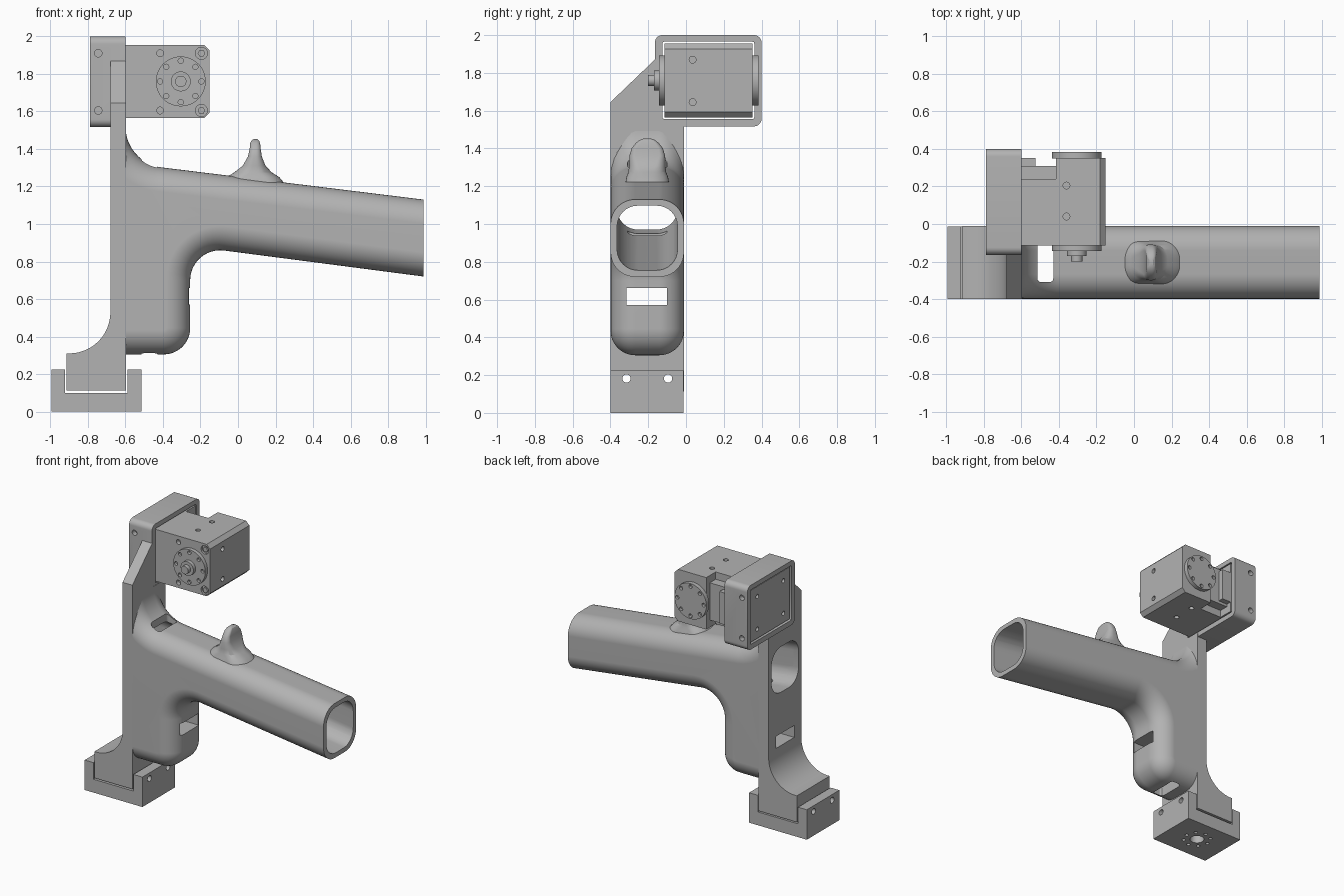
import bpy, bmesh
from math import sin, cos, radians, hypot, pi

cube = bpy.data.objects.get("Cube")
if cube:
    bpy.data.objects.remove(cube, do_unlink=True)

grey = bpy.data.materials.new("plain grey")
grey.use_nodes = True
grey.diffuse_color = (0.45, 0.45, 0.45, 1)
grey.node_tree.nodes["Principled BSDF"].inputs["Base Color"].default_value = (0.45, 0.45, 0.45, 1)


# --- helpers ---
def loft(name, rings):
    """Skin a list of equal rings and cap both ends."""
    bm = bmesh.new()
    vs = [[bm.verts.new(p) for p in ring] for ring in rings]
    n = len(vs[0])
    for a, b in zip(vs, vs[1:]):
        for i in range(n):
            bm.faces.new((a[i], a[(i + 1) % n], b[(i + 1) % n], b[i]))
    bm.faces.new(vs[0])
    bm.faces.new(vs[-1])
    bmesh.ops.recalc_face_normals(bm, faces=bm.faces)
    me = bpy.data.meshes.new(name)
    bm.to_mesh(me)
    bm.free()
    me.materials.append(grey)
    ob = bpy.data.objects.new(name, me)
    bpy.context.collection.objects.link(ob)
    return ob


def prism(name, axis, pts, a, b):
    """Extrude a 2D outline along an axis from a to b."""
    put = {"x": lambda p, t: (t, p[0], p[1]),
           "y": lambda p, t: (p[0], t, p[1]),
           "z": lambda p, t: (p[0], p[1], t)}[axis]
    return loft(name, [[put(p, t) for p in pts] for t in (a, b)])


def arc(cx, cy, r, a0, a1, n=12):
    return [(cx + r * cos(radians(a0 + (a1 - a0) * i / n)),
             cy + r * sin(radians(a0 + (a1 - a0) * i / n))) for i in range(n + 1)]


def circle(cx, cy, r, n=24):
    return arc(cx, cy, r, 0, 360, n)[:-1]


def rect(x0, x1, y0, y1):
    return [(x0, y0), (x1, y0), (x1, y1), (x0, y1)]


def rrect(x0, x1, y0, y1, r, n=8):
    return (arc(x1 - r, y1 - r, r, 0, 90, n) + arc(x0 + r, y1 - r, r, 90, 180, n)
            + arc(x0 + r, y0 + r, r, 180, 270, n) + arc(x1 - r, y0 + r, r, 270, 360, n))


def cut(ob, cutter):
    mod = ob.modifiers.new("cut", "BOOLEAN")
    mod.operation = "DIFFERENCE"
    mod.solver = "EXACT"
    mod.object = cutter
    bpy.context.view_layer.objects.active = ob
    bpy.ops.object.modifier_apply(modifier=mod.name)
    bpy.data.objects.remove(cutter, do_unlink=True)


def hole(ob, axis, cx, cy, r, a, b):
    cut(ob, prism("hole", axis, circle(cx, cy, r), a, b))


Y0, Y1, YC = -0.40, -0.01, -0.205


def bore():
    """Sloping hollow through the handle and the spine."""
    ring = rrect(-0.365, -0.045, 0.755, 1.097, 0.11)
    return loft("bore", [[(x, y, z - 0.129 * (x - 0.99)) for y, z in ring] for x in (-0.8, 1.1)])


def strap_slot():
    return prism("strap_slot", "x", rect(-0.315, -0.1, 0.57, 0.66), -0.8, 0)


# --- grip and handle: one outline with rounded sides ---
top = [(-0.64, 1.5)] + arc(-0.38, 1.52, 0.22, 180, 262) + [(0.99, 1.13)]
bottom = ([(0.99, 0.72)] + arc(-0.095, 0.70, 0.16, 83, 180)
          + arc(-0.395, 0.445, 0.14, 0, -90) + [(-0.64, 0.305)])


def inset(line, d):
    out = []
    for i, (x, z) in enumerate(line):
        ax, az = line[max(i - 1, 0)]
        bx, bz = line[min(i + 1, len(line) - 1)]
        dx, dz = bx - ax, bz - az
        size = hypot(dx, dz)
        if i in (0, len(line) - 1):
            out.append((x, z - d * (dx / size) if x > 0 or z < 1 else z))
        else:
            out.append((max(x + d * dz / size, -0.61), z - d * dx / size))
    return out


R, STEPS = 0.13, 10
layers = []
for i in range(STEPS + 1):
    t = pi / 2 * i / STEPS
    layers.append((R * (1 - sin(t)), R * (1 - cos(t))))
sections = [(d, Y0 + 0.001 + s) for d, s in layers] + [(d, Y1 - 0.001 - s) for d, s in reversed(layers)]
grip = loft("grip_handle", [[(x, y, z) for x, z in inset(top, d) + inset(bottom, d)]
                            for d, y in sections])
cut(grip, bore())
cut(grip, strap_slot())
cut(grip, prism("slot", "z", rrect(-0.515, -0.43, -0.31, -0.1, 0.02, 3), 0.2, 1.6))

# --- finger hook on the handle: height, left, right, half width ---
hook_levels = [(1.19, -0.10, 0.27, 0.12), (1.25, -0.06, 0.22, 0.11), (1.275, -0.02, 0.18, 0.10),
               (1.31, 0.025, 0.147, 0.096), (1.36, 0.053, 0.127, 0.095), (1.40, 0.062, 0.121, 0.083),
               (1.43, 0.065, 0.118, 0.06), (1.445, 0.072, 0.112, 0.04), (1.453, 0.083, 0.101, 0.018)]
loft("finger_hook", [[(x, y, z) for x, y in rrect(a, b, YC - w, YC + w, min(b - a, 2 * w) * 0.42)]
                     for z, a, b, w in hook_levels])

# --- spine plate and foot ---
spine = prism("spine_plate", "x", [(Y0, 0.5), (Y1, 0.5), (Y1, 1.54), (-0.15, 1.54), (-0.15, 1.87),
                                   (-0.165, 1.87), (Y0, 1.645)], -0.68, -0.598)
cut(spine, bore())
cut(spine, strap_slot())
foot = prism("foot", "y", [(-0.598, 0.112), (-0.598, 0.53)] + arc(-0.9, 0.53, 0.22, 0, -90)
             + [(-0.915, 0.31), (-0.915, 0.112)], Y0, Y1)

# --- base clip with screw holes ---
clip = prism("base_clip", "y", [(-0.995, 0), (-0.515, 0), (-0.515, 0.225), (-0.59, 0.225), (-0.59, 0.1),
                                (-0.922, 0.1), (-0.922, 0.225), (-0.995, 0.225)], Y0, Y1 - 0.004)
for y in (-0.315, -0.095):
    hole(foot, "x", y, 0.182, 0.022, -1.1, -0.4)
    hole(clip, "x", y, 0.182, 0.022, -1.1, -0.4)
hole(clip, "z", -0.755, YC, 0.05, -0.1, 0.2)
for x, y in circle(-0.755, YC, 0.095, 8):
    hole(clip, "z", x, y, 0.013, -0.1, 0.05)

# --- head frame ---
frame = prism("head_frame", "x", rrect(-0.165, 0.4, 1.517, 2.0, 0.04), -0.79, -0.6)
cut(frame, prism("opening", "x", rrect(-0.125, 0.362, 1.555, 1.965, 0.01, 2), -0.9, -0.5))
for z in (1.605, 1.91):
    hole(frame, "y", -0.745, z, 0.02, -0.3, 0.6)

# --- motor body ---
motor = prism("motor_body", "y", [(-0.782, 1.565), (-0.18, 1.565), (-0.152, 1.593), (-0.152, 1.927),
                                  (-0.18, 1.955), (-0.782, 1.955)], -0.115, 0.352)
cut(motor, prism("notch", "y", rect(-0.6, -0.415, 1.5, 2.1), 0.31, 0.5))
for a, b in ((1.5, 1.62), (1.9, 2.1)):
    cut(motor, prism("notch", "y", rect(-0.6, -0.415, a, b), 0.24, 0.5))
prism("motor_cable_block", "y", rect(-0.61, -0.525, 1.64, 1.88), 0.3, 0.352)
for z in (1.605, 1.91):
    hole(motor, "y", -0.415, z, 0.018, -0.2, -0.085)
    hole(motor, "y", -0.195, z, 0.032, -0.2, -0.1)
    prism("corner_bolt", "y", circle(-0.195, z, 0.02, 6), -0.112, -0.09)
    for y in (-0.04, 0.27):
        hole(motor, "x", y, z + (0.03 if z < 1.7 else -0.03), 0.016, -0.9, -0.75)
for z in (1.645, 1.87):
    hole(motor, "x", 0.035, z, 0.018, -0.18, 0)
for y in (0.04, 0.205):
    hole(motor, "z", -0.36, y, 0.018, 1.5, 1.595)
    hole(motor, "z", -0.36, y, 0.018, 1.925, 2.1)

# --- output discs and hub ---
MX, MZ = -0.305, 1.76
for name, a, b in (("front_disc", -0.143, -0.112), ("back_disc", 0.35, 0.383)):
    disc = prism(name, "y", circle(MX, MZ, 0.133, 48), a, b)
    outer = a if a < 0 else b
    for x, z in circle(MX, MZ, 0.11, 8):
        hole(disc, "y", x, z, 0.014, outer - 0.02, outer + 0.02)
prism("hub", "y", circle(MX, MZ, 0.053, 32), -0.17, -0.14)
prism("hub_bolt", "y", circle(MX, MZ, 0.03), -0.2, -0.165)

# --- shading ---
bpy.ops.object.select_all(action="DESELECT")
for ob in bpy.context.collection.objects:
    if ob.type == "MESH":
        ob.select_set(True)
        bpy.context.view_layer.objects.active = ob
bpy.ops.object.shade_smooth_by_angle(angle=radians(30))
grip.modifiers.new("even_normals", "WEIGHTED_NORMAL").keep_sharp = True
